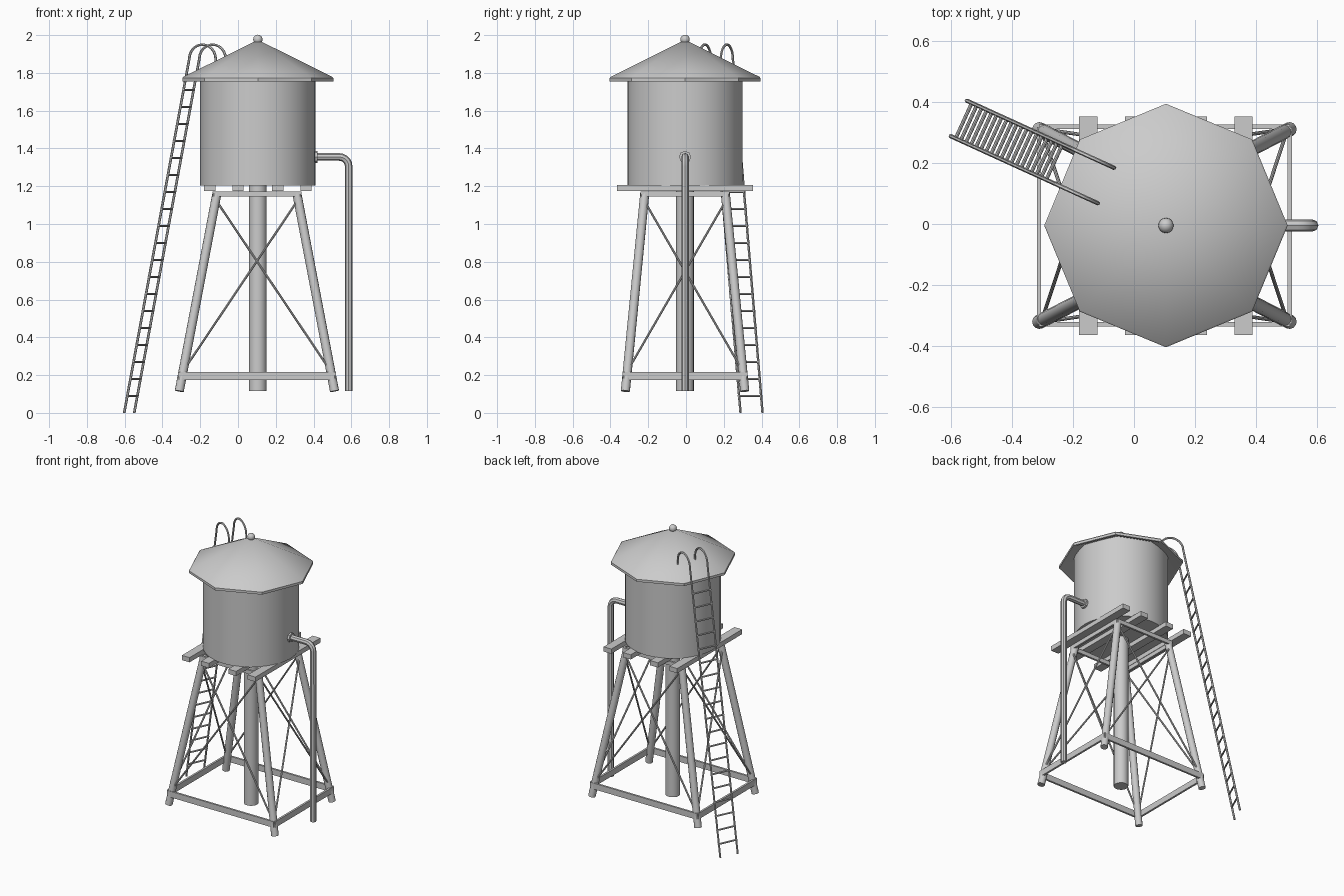
import bpy, bmesh, math
from mathutils import Vector

cube = bpy.data.objects.get("Cube")
if cube:
    bpy.data.objects.remove(cube, do_unlink=True)

CX, CY = 0.105, -0.005          # tower axis

steel = bpy.data.materials.new("grey_steel")
steel.use_nodes = True
GREY = (0.6, 0.6, 0.6, 1)
steel.diffuse_color = GREY
steel.node_tree.nodes["Principled BSDF"].inputs["Base Color"].default_value = GREY


def finish(obj, name, angle=40):
    obj.name = name
    obj.data.name = name
    obj.data.materials.clear()
    obj.data.materials.append(steel)
    bpy.ops.object.select_all(action='DESELECT')
    obj.select_set(True)
    bpy.context.view_layer.objects.active = obj
    bpy.ops.object.shade_smooth_by_angle(angle=math.radians(angle))
    return obj


def rod(name, a, b, radius, sides=12):
    """Cylinder running from point a to point b."""
    a, b = Vector(a), Vector(b)
    bpy.ops.mesh.primitive_cylinder_add(vertices=sides, radius=radius,
                                        depth=(b - a).length, location=(a + b) / 2)
    obj = bpy.context.object
    obj.rotation_euler = (b - a).to_track_quat('Z', 'Y').to_euler()
    return finish(obj, name)


def box(name, centre, size):
    bpy.ops.mesh.primitive_cube_add(size=1, location=centre)
    obj = bpy.context.object
    obj.scale = size
    return finish(obj, name)


def lathe(name, profile, sides):
    """Spin a closed (radius, z) profile around the tower axis."""
    bm = bmesh.new()
    verts = [bm.verts.new((r, 0, z)) for r, z in profile]
    edges = [bm.edges.new(pair) for pair in zip(verts, verts[1:])]
    bmesh.ops.spin(bm, geom=verts + edges, cent=(0, 0, 0), axis=(0, 0, 1),
                   angle=math.tau, steps=sides)
    bmesh.ops.remove_doubles(bm, verts=bm.verts, dist=0.0005)
    bmesh.ops.recalc_face_normals(bm, faces=bm.faces)
    mesh = bpy.data.meshes.new(name)
    bm.to_mesh(mesh)
    bm.free()
    obj = bpy.data.objects.new(name, mesh)
    bpy.context.collection.objects.link(obj)
    obj.location = (CX, CY, 0)
    return finish(obj, name, 30)


def tube(name, points, radius, resolution):
    """Round pipe swept along a path of points."""
    curve = bpy.data.curves.new(name, 'CURVE')
    curve.dimensions = '3D'
    curve.bevel_depth = radius
    curve.bevel_resolution = resolution
    curve.use_fill_caps = True
    spline = curve.splines.new('POLY')
    spline.points.add(len(points) - 1)
    for point, co in zip(spline.points, points):
        point.co = (*co, 1)
    obj = bpy.data.objects.new(name, curve)
    bpy.context.collection.objects.link(obj)
    bpy.ops.object.select_all(action='DESELECT')
    obj.select_set(True)
    bpy.context.view_layer.objects.active = obj
    bpy.ops.object.convert(target='MESH')
    return finish(bpy.context.object, name)


# Tank, hollow eight-sided roof and finial
lathe("tank", [(0, 1.205), (0.305, 1.205), (0.305, 1.8), (0, 1.8)], 32)
lathe("roof", [(0, 1.975), (0.394, 1.779), (0.4, 1.772), (0.4, 1.755),
               (0.385, 1.755), (0, 1.95)], 8)
bpy.ops.mesh.primitive_uv_sphere_add(segments=16, ring_count=8, radius=0.025,
                                     location=(CX, CY, 1.977))
finish(bpy.context.object, "finial")

# Platform joists
for i, x in enumerate((-0.255, -0.105, 0.105, 0.255)):
    box(f"platform_joist_{i + 1}", (CX + x, CY, 1.191), (0.06, 0.718, 0.033))

# Splayed legs
LOW, HIGH = 0.115, 1.165


def leg_point(sx, sy, z, out=0):
    t = (z - LOW) / (HIGH - LOW)
    return Vector((CX - 0.005 + sx * (0.411 - 0.2 * t + out),
                   CY + sy * (0.316 - 0.103 * t + out), z))


for sx, side in ((-1, "right"), (1, "left")):
    for sy, end in ((-1, "front"), (1, "back")):
        rod(f"{end}_{side}_leg", leg_point(sx, sy, LOW), leg_point(sx, sy, HIGH), 0.024)

# Horizontal ties and crossed braces on each face of the tower
corners = [(-1, -1), (1, -1), (1, 1), (-1, 1)]
for i, face in enumerate(("front", "left", "back", "right")):
    p, q = corners[i], corners[(i + 1) % 4]
    for label, z, height in (("lower", 0.195, 0.042), ("upper", 1.159, 0.028)):
        a, b = leg_point(*p, z, 0.016), leg_point(*q, z, 0.016)
        span = b - a
        size = [abs(span.x) or 0.014, abs(span.y) or 0.014, height]
        size = [max(s, 0.014) for s in size]
        box(f"{face}_{label}_tie", (a + b) / 2, size)
    for n, (u, v) in enumerate(((p, q), (q, p))):
        rod(f"{face}_brace_{n + 1}", leg_point(*u, 0.2, 0.01),
            leg_point(*v, 1.14, 0.01), 0.006, 8)

# Central riser
rod("riser_pipe", (CX, CY, LOW), (CX, CY, 1.21), 0.047, 16)

# Outlet pipe with a rounded elbow, and its collar
PX, PZ, BEND = 0.586, 1.355, 0.05
elbow = [(PX - BEND + BEND * math.sin(t), CY, PZ - BEND + BEND * math.cos(t))
         for t in (math.pi / 2 * k / 5 for k in range(6))]
tube("outlet_pipe", [(0.39, CY, PZ)] + elbow + [(PX, CY, LOW)], 0.02, 2)
rod("outlet_collar", (0.395, CY, PZ), (0.422, CY, PZ), 0.032, 8)

# Leaning ladder: rails hook over the roof edge
inward = Vector((0.91, -0.415, 0))
across = Vector((0.415, 0.91, 0))
foot = Vector((-0.576, 0.347, 0))
LEAN, HOOK, HOOK_Z = 0.202, 0.077, 1.873


def ladder_point(side, s, z):
    return foot + across * side + inward * s + Vector((0, 0, z))


hook_s = LEAN * HOOK_Z + HOOK
for side, label in ((-0.064, "outer"), (0.064, "inner")):
    path = [ladder_point(side, 0, 0)]
    for k in range(13):
        t = math.pi * k / 12
        path.append(ladder_point(side, hook_s - HOOK * math.cos(t),
                                 HOOK_Z + HOOK * math.sin(t)))
    path.append(ladder_point(side, hook_s + HOOK, 1.84))
    tube(f"ladder_{label}_rail", path, 0.007, 1)
for k in range(1, 20):
    z = 0.09 * k
    rod(f"ladder_rung_{k}", ladder_point(-0.07, LEAN * z, z),
        ladder_point(0.07, LEAN * z, z), 0.006, 8)
